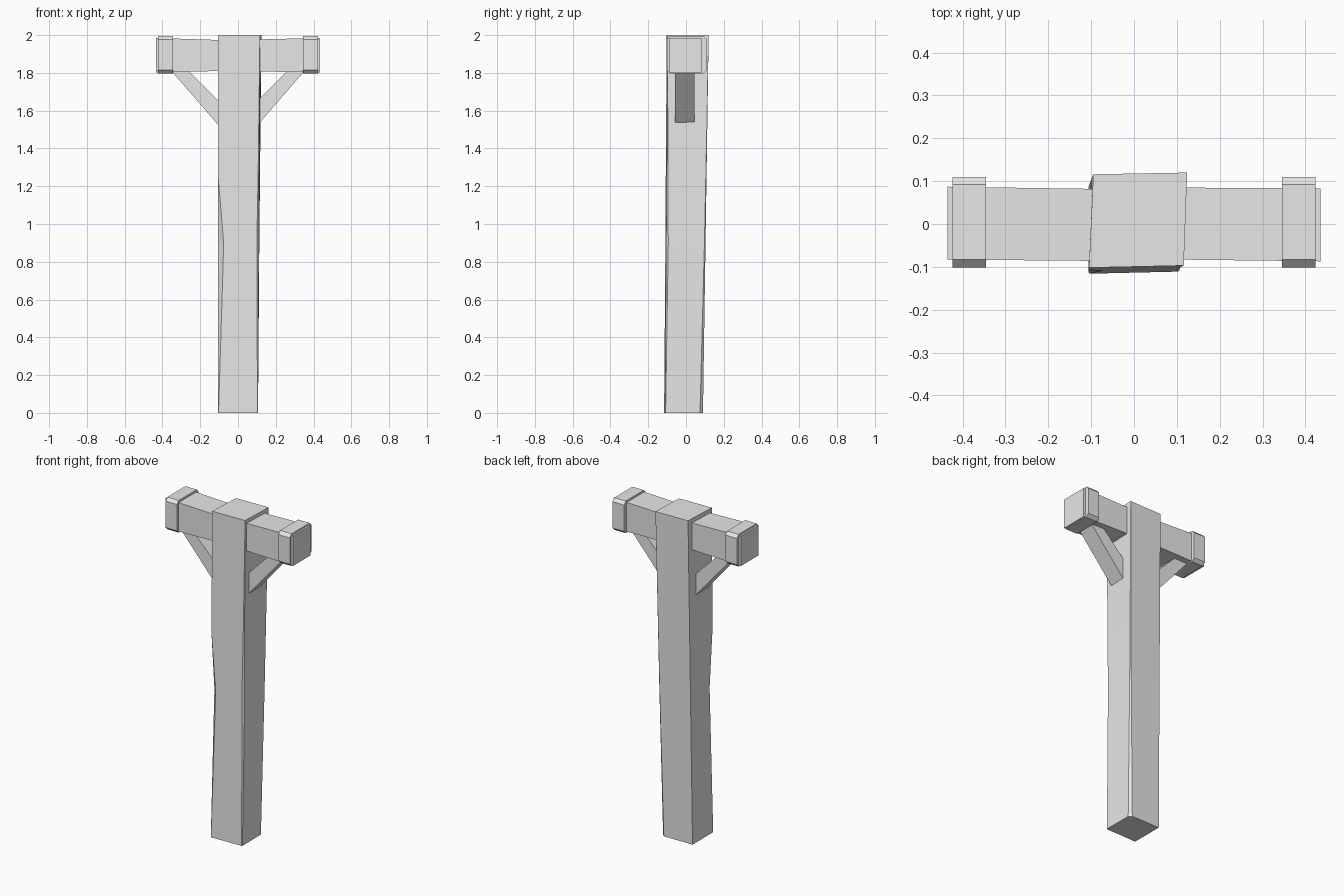
import bpy, bmesh
from mathutils import Vector

old = bpy.data.objects.get("Cube")
if old:
    bpy.data.objects.remove(old)

grey = bpy.data.materials.new("plain_grey")
grey.use_nodes = True
grey.diffuse_color = (0.8, 0.8, 0.8, 1)
grey.node_tree.nodes["Principled BSDF"].inputs["Base Color"].default_value = (0.8, 0.8, 0.8, 1)


def loft(name, rings):
    """Skin a list of equal-sized point rings and cap both ends."""
    bm = bmesh.new()
    loops = [[bm.verts.new(p) for p in ring] for ring in rings]
    for a, b in zip(loops, loops[1:]):
        for i in range(len(a)):
            j = (i + 1) % len(a)
            bm.faces.new((a[i], a[j], b[j], b[i]))
    bm.faces.new(loops[0])
    bm.faces.new(loops[-1])
    bmesh.ops.remove_doubles(bm, verts=bm.verts, dist=0.0005)
    bmesh.ops.recalc_face_normals(bm, faces=bm.faces)
    mesh = bpy.data.meshes.new(name)
    bm.to_mesh(mesh)
    bm.free()
    mesh.materials.append(grey)
    obj = bpy.data.objects.new(name, mesh)
    bpy.context.collection.objects.link(obj)
    return obj


def chipped_ring(corners, chips):
    """Cut each corner of a four-sided ring by its own amount."""
    ring = []
    for i, cut in enumerate(chips):
        p = Vector(corners[i])
        for n in (i - 1, (i + 1) % 4):
            ring.append(p + (Vector(corners[n]) - p).normalized() * cut)
    return ring


def yz_rect(x, y0, y1, z0, z1):
    return [(x, y0, z0), (x, y1, z0), (x, y1, z1), (x, y0, z1)]


# Post: slightly leaning and twisted, with worn corners
bottom = [Vector(c) for c in ((-0.106, -0.116, 0), (0.106, -0.111, 0),
                              (0.104, 0.09, 0), (-0.106, 0.088, 0))]
top = [Vector(c) for c in ((-0.105, -0.102, 2), (0.116, -0.097, 2),
                           (0.124, 0.12, 2), (-0.095, 0.116, 2))]
wear = [(0, (0.003, 0.003, 0.016, 0)),
        (0.9, (0.03, 0.011, 0.006, 0)),
        (1.25, (0, 0.006, 0.004, 0)),
        (2, (0, 0, 0, 0))]
loft("post", [chipped_ring([b.lerp(t, z / 2) for b, t in zip(bottom, top)], chips)
              for z, chips in wear])

# Crossbeam: a little thicker at its ends
loft("crossbeam", [yz_rect(-0.435, -0.083, 0.087, 1.802, 1.985),
                   yz_rect(-0.1, -0.086, 0.082, 1.81, 1.974),
                   yz_rect(0.1, -0.083, 0.085, 1.808, 1.977),
                   yz_rect(0.435, -0.087, 0.083, 1.802, 1.985)])

for side, label in ((1, "left"), (-1, "right")):
    # Chamfered collar around the beam end
    loft(label + "_collar",
         [chipped_ring(yz_rect(side * x, -0.101, 0.11, 1.797, 1.995), [0.018] * 4)
          for x in (0.345, 0.423)])
    # Diagonal brace, ends buried in post and beam
    profile = [(0.075, 1.49), (0.365, 1.825), (0.275, 1.825), (0.075, 1.625)]
    loft(label + "_brace", [[(side * x, y, z) for x, z in profile]
                            for y in (-0.058, 0.045)])
